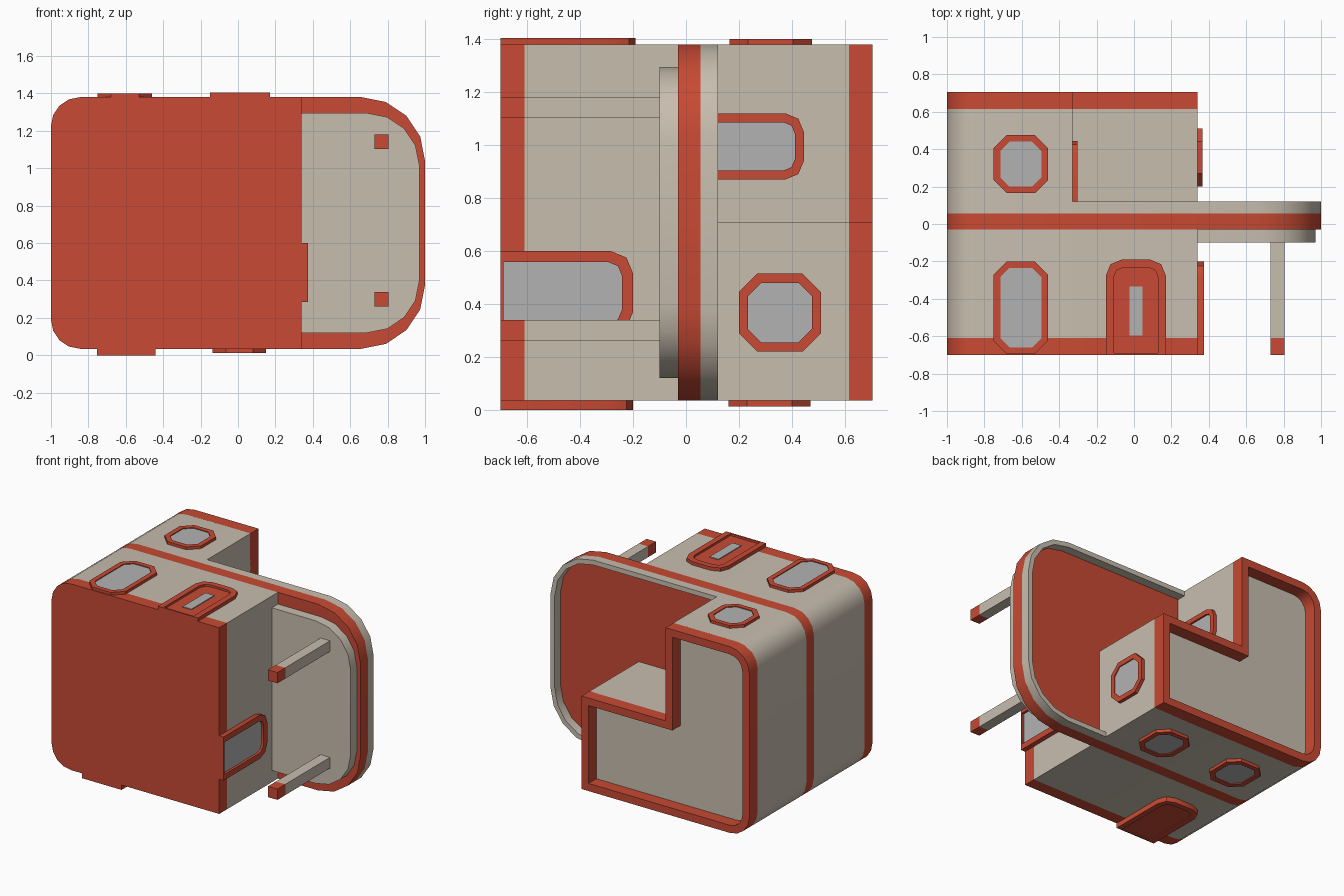
import bpy, bmesh, math
from mathutils import Vector

if "Cube" in bpy.data.objects:
    bpy.data.objects.remove(bpy.data.objects["Cube"])


def material(name, rgb):
    m = bpy.data.materials.new(name)
    m.diffuse_color = (*rgb, 1)
    m.use_nodes = True
    m.node_tree.nodes["Principled BSDF"].inputs["Base Color"].default_value = m.diffuse_color
    return m


RED = material("brick_red", (0.58, 0.068, 0.033))
CREAM = material("warm_cream", (0.58, 0.515, 0.43))
GLASS = material("window_grey", (0.45, 0.45, 0.45))

# Mappings from (u, v, depth) to world space
ALONG_Y = lambda u, v, d: (u, d, v)
ALONG_Z = lambda u, v, d: (u, v, d)
ALONG_X = lambda u, v, d: (d, u, v)


def outline(corners):
    """Counter-clockwise outline; corner = (u, v, radius, segments)."""
    pts, n = [], len(corners)
    for i, (u, v, r, seg) in enumerate(corners):
        p = Vector((u, v))
        if r == 0:
            pts.append(p)
            continue
        din = (p - Vector(corners[i - 1][:2])).normalized()
        dout = (Vector(corners[(i + 1) % n][:2]) - p).normalized()
        c = p - r * din + r * dout
        for k in range(seg + 1):
            t = math.pi / 2 * k / seg
            pts.append(c - r * math.cos(t) * dout + r * math.sin(t) * din)
    return pts


def inset(pts, t):
    out, n = [], len(pts)
    for i, p in enumerate(pts):
        a = (p - pts[i - 1]).normalized()
        b = (pts[(i + 1) % n] - p).normalized()
        n1, n2 = Vector((-a.y, a.x)), Vector((-b.y, b.x))
        out.append(p + t * (n1 + n2) / (1 + n1.dot(n2)))
    return out


def prism(name, pts, d0, d1, mat, axis=ALONG_Y, hole=None):
    """Extrude an outline; with a hole outline it becomes a ring."""
    bm = bmesh.new()
    n = len(pts)
    loops = [[bm.verts.new(axis(p[0], p[1], d)) for p in src]
             for src in ([pts, hole] if hole else [pts]) for d in (d0, d1)]
    pairs = [(0, 1), (2, 3), (0, 2), (1, 3)] if hole else [(0, 1)]
    for a, b in pairs:
        for i in range(n):
            j = (i + 1) % n
            bm.faces.new((loops[a][i], loops[a][j], loops[b][j], loops[b][i]))
    if not hole:
        bm.faces.new(loops[0])
        bm.faces.new(loops[1])
    bmesh.ops.recalc_face_normals(bm, faces=bm.faces)
    me = bpy.data.meshes.new(name)
    bm.to_mesh(me)
    bm.free()
    me.materials.append(mat)
    ob = bpy.data.objects.new(name, me)
    bpy.context.collection.objects.link(ob)
    bpy.ops.object.select_all(action='DESELECT')
    ob.select_set(True)
    bpy.context.view_layer.objects.active = ob
    bpy.ops.object.shade_smooth_by_angle(angle=math.radians(30))
    return ob


def box(u0, u1, v0, v1, r=(0, 0, 0, 0), seg=4):
    us, vs = (u0, u1, u1, u0), (v0, v0, v1, v1)
    return outline([(us[i], vs[i], r[i], seg) for i in range(4)])


Z0, Z1, WALL, LEFT_R, BIG_R = 0.035, 1.38, 0.34, 0.155, 0.34

# Ground floor with red plinth
ground = box(-1, WALL, Z0, Z1, (LEFT_R, 0, 0, LEFT_R))
prism("plinth", ground, -0.70, -0.61, RED)
prism("ground_floor_walls", ground, -0.61, -0.03, CREAM)

# Dividing slab that carries the balcony
prism("floor_slab", box(-1, 1, Z0, Z1, (LEFT_R, BIG_R, BIG_R, LEFT_R)), -0.03, 0.055, RED)
prism("balcony_underside", box(WALL, 0.97, 0.12, 1.295, (0, 0.28, 0.28, 0)), -0.10, -0.03, CREAM)

# Balcony parapet follows the slab edge
T = 0.035
outer = box(-0.33, 1, Z0, Z1, (0, BIG_R, BIG_R, 0))
inner = box(-0.33, 1 - T, Z0 + T, Z1 - T, (0, BIG_R - T, BIG_R - T, 0))
outer[0].x = inner[0].x = WALL
prism("balcony_parapet", outer + inner[::-1], 0.055, 0.12, CREAM)

# L-shaped upper floor and roof rim
upper = outline([(-1, Z0, LEFT_R, 4), (WALL, Z0, 0, 1), (WALL, 0.707, 0, 1),
                 (-0.33, 0.707, 0, 1), (-0.33, Z1, 0, 1), (-1, Z1, LEFT_R, 4)])
prism("upper_floor_walls", upper, 0.055, 0.615, CREAM)
prism("roof_rim", upper, 0.61, 0.705, RED, hole=inset(upper, 0.055))

# Balcony columns with red feet
for i, z in enumerate((0.30, 1.142)):
    post = box(0.73, 0.805, z - 0.039, z + 0.039)
    prism(f"column_foot_{i}", post, -0.70, -0.61, RED)
    prism(f"column_{i}", post, -0.61, -0.10, CREAM)


# Octagonal windows: frame ring plus glass plate
def window(name, u0, u1, v0, v1, base, height, axis):
    pts = box(u0, u1, v0, v1, (0.07,) * 4, 1)
    hole = inset(pts, 0.035)
    prism(name + "_frame", pts, base, base + height, RED, axis, hole)
    prism(name + "_glass", hole, base, base + height * 0.7, GLASS, axis)


window("ground_window", -0.75, -0.46, -0.695, -0.20, Z1, 0.02, ALONG_Z)
window("upper_window", -0.75, -0.46, 0.165, 0.475, Z1, 0.02, ALONG_Z)
window("far_window_a", -0.74, -0.45, 0.16, 0.47, Z0, -0.022, ALONG_Z)
window("far_window_b", -0.135, 0.15, 0.16, 0.47, Z0, -0.022, ALONG_Z)
window("side_window", 0.20, 0.51, 0.22, 0.515, WALL, 0.025, ALONG_X)


# Arched doors: frame ring plus panel; "end" is the corner pair that is rounded
def door(name, pts, low, low_axis, t, base, height, panel, mat, axis):
    hole = inset(pts, t)
    edge = min(p[low_axis] for p in hole)
    for p in hole:
        if p[low_axis] < edge + 1e-4:
            p[low_axis] = low
    prism(name + "_frame", pts, base, base + height, RED, axis, hole)
    prism(name + "_panel", hole, base, base + panel, mat, axis)


R = 0.085
door("main_door", box(-0.15, 0.17, -0.70, -0.19, (0, 0, R, R), 2), -0.69, 1,
     0.042, Z1, 0.025, 0.010, RED, ALONG_Z)
prism("main_door_glass", box(-0.025, 0.045, -0.595, -0.335), Z1, Z1 + 0.016, GLASS, ALONG_Z)
door("far_door", box(-0.755, -0.44, -0.70, -0.20, (0, 0, R, R), 2), -0.69, 1,
     0.04, Z0, -0.035, -0.028, RED, ALONG_Z)
door("side_door", box(-0.70, -0.20, 0.285, 0.60, (0, R, R, 0), 2), -0.69, 0,
     0.042, WALL, 0.035, 0.018, GLASS, ALONG_X)
door("balcony_door", box(0.055, 0.445, 0.87, 1.12, (0, 0.07, 0.07, 0), 2), 0.065, 0,
     0.034, -0.33, 0.027, 0.014, GLASS, ALONG_X)
